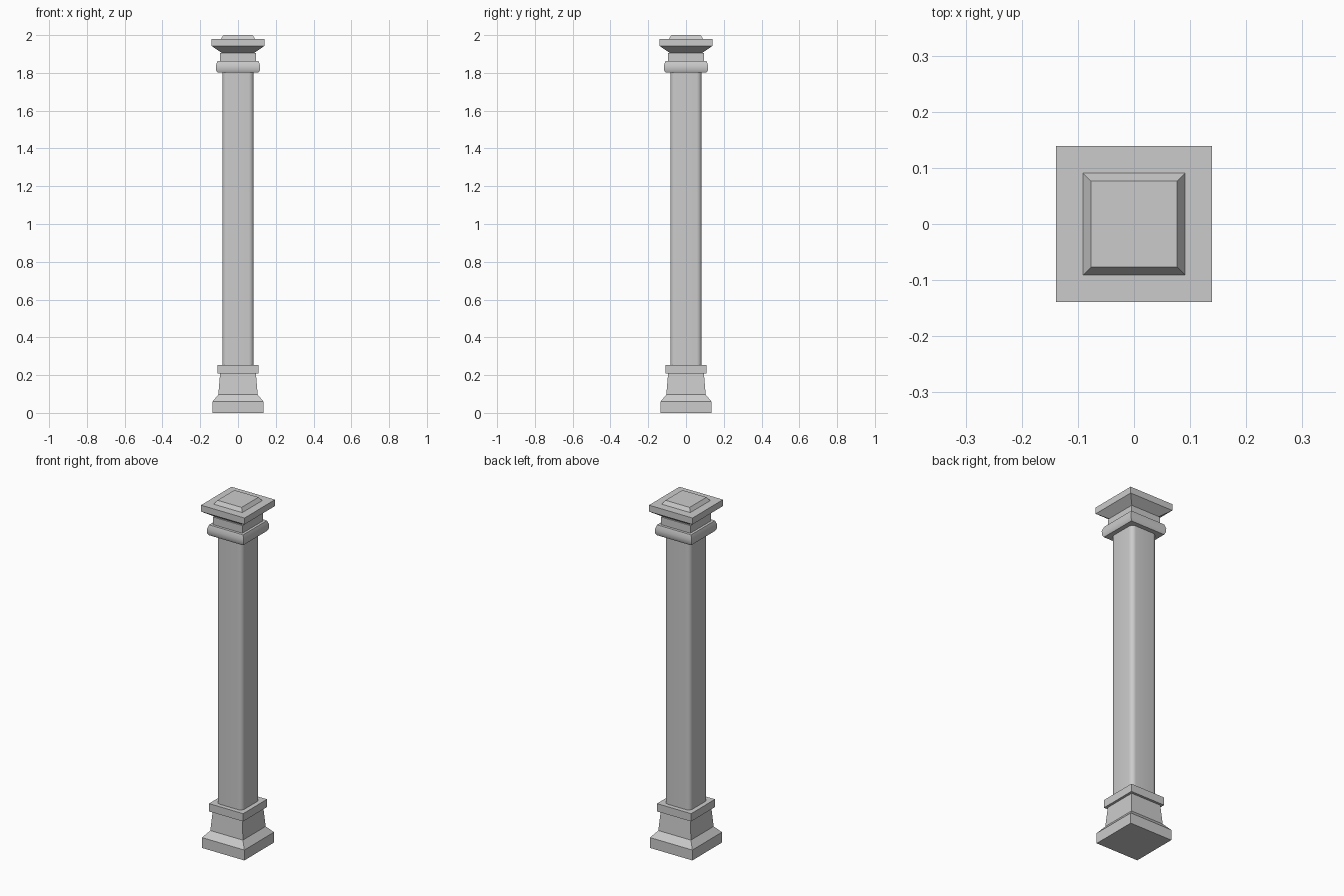
import bpy
import bmesh
import math

cube = bpy.data.objects.get("Cube")
if cube:
    bpy.data.objects.remove(cube, do_unlink=True)

# One plain stone colour
stone = bpy.data.materials.new("grey stone")
stone.use_nodes = True
colour = (0.6, 0.6, 0.6, 1)
stone.diffuse_color = colour
stone.node_tree.nodes["Principled BSDF"].inputs["Base Color"].default_value = colour


def square_loft(name, profile, corner=0.0, smooth=False):
    """Stack square rings of (half width, height), with optional round corners."""
    bm = bmesh.new()
    steps = 6 if corner else 0
    rings = []
    for half, z in profile:
        ring = []
        for quarter in range(4):
            mid = math.radians(45 + 90 * quarter)
            cx = math.copysign(half - corner, math.cos(mid))
            cy = math.copysign(half - corner, math.sin(mid))
            for i in range(steps + 1):
                a = math.radians(90 * quarter + (90 * i / steps if steps else 45))
                ring.append(bm.verts.new((cx + corner * math.cos(a),
                                          cy + corner * math.sin(a), z)))
        rings.append(ring)
    for low, high in zip(rings, rings[1:]):
        n = len(low)
        for i in range(n):
            j = (i + 1) % n
            bm.faces.new((low[i], low[j], high[j], high[i]))
    bm.faces.new(rings[0][::-1])
    bm.faces.new(rings[-1])
    mesh = bpy.data.meshes.new(name)
    bm.to_mesh(mesh)
    bm.free()
    obj = bpy.data.objects.new(name, mesh)
    bpy.context.collection.objects.link(obj)
    mesh.materials.append(stone)
    if smooth:
        bpy.ops.object.select_all(action="DESELECT")
        obj.select_set(True)
        bpy.context.view_layer.objects.active = obj
        bpy.ops.object.shade_smooth_by_angle(angle=math.radians(35))
    return obj


# Base: plinth with sloped shoulder, tapered pedestal and collar
square_loft("plinth", [(0.135, 0), (0.135, 0.06), (0.104, 0.097)])
square_loft("pedestal", [(0.104, 0.097), (0.095, 0.208)])
square_loft("base_collar", [(0.109, 0.208), (0.109, 0.253)])

# Long shaft with rounded corners
square_loft("shaft", [(0.083, 0.253), (0.083, 1.802)], corner=0.026, smooth=True)

# Capital: swollen band, neck, flared slab and raised cap
square_loft("capital_band", [(0.109, 1.802), (0.116, 1.815), (0.117, 1.838),
                             (0.109, 1.862)], smooth=True)
square_loft("capital_neck", [(0.094, 1.862), (0.094, 1.906)])
square_loft("capital_slab", [(0.086, 1.906), (0.139, 1.942), (0.139, 1.979)])
square_loft("top_cap", [(0.091, 1.979), (0.077, 2.0)])
